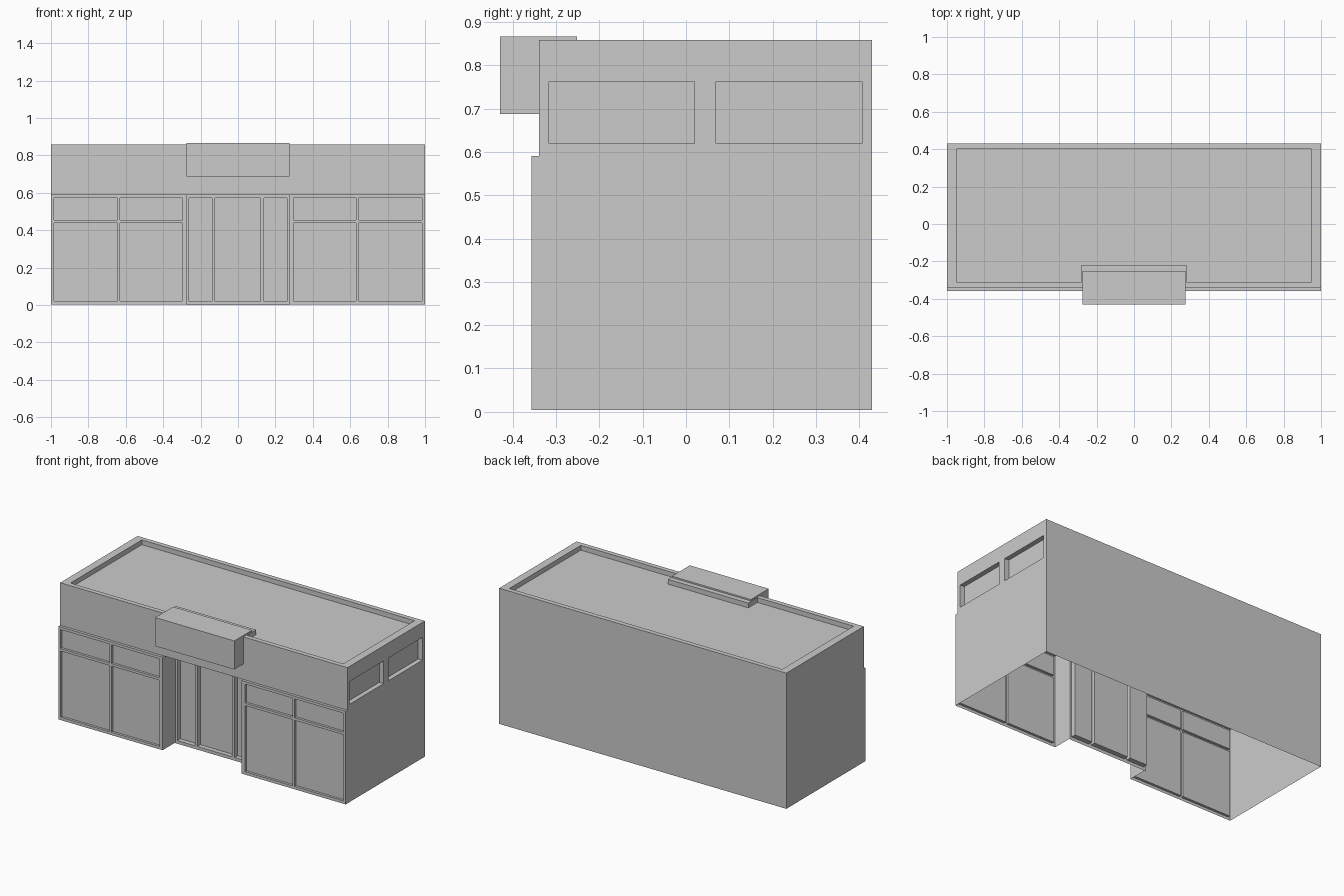
import bpy

if "Cube" in bpy.data.objects:
    bpy.data.objects.remove(bpy.data.objects["Cube"])

FRONT, WALL_Y, BACK, DOOR_Y = -0.357, -0.34, 0.43, -0.23
BASE, LEDGE, TOP, ROOF = 0.004, 0.59, 0.858, 0.828


def make(name, polys):
    """Object from a list of polygons, shared corners welded."""
    index, faces = {}, []
    for p in polys:
        faces.append([index.setdefault(tuple(round(c, 5) for c in v), len(index)) for v in p])
    me = bpy.data.meshes.new(name)
    me.from_pydata(list(index), [], faces)
    ob = bpy.data.objects.new(name, me)
    bpy.context.collection.objects.link(ob)
    return ob


def framed(at, us, vs, depth):
    """Wall grid: every odd/odd cell is a pane sunk by depth; at(u, v, d) -> point."""
    out = []
    for i in range(len(us) - 1):
        for j in range(len(vs) - 1):
            c = [(us[i], vs[j]), (us[i + 1], vs[j]), (us[i + 1], vs[j + 1]), (us[i], vs[j + 1])]
            pane = i % 2 and j % 2
            out.append([at(u, v, depth if pane else 0) for u, v in c])
            if pane:
                for k in range(4):
                    a, b = c[k], c[(k + 1) % 4]
                    out.append([at(*a, 0), at(*b, 0), at(*b, depth), at(*a, depth)])
    return out


def rect(x0, x1, y0, y1, z):
    return [(x0, y0, z), (x1, y0, z), (x1, y1, z), (x0, y1, z)]


def upright(x0, y0, x1, y1, z0, z1):
    return [(x0, y0, z0), (x1, y1, z0), (x1, y1, z1), (x0, y0, z1)]


# glazed bays left and right of the entrance, each with its top ledge
bay = [0.275, 0.297, 0.63, 0.645, 0.985, 1.0]
bay_z = [BASE, 0.022, 0.438, 0.454, 0.573, LEDGE]
for side, us in (("right", bay), ("left", [-u for u in reversed(bay)])):
    polys = framed(lambda u, v, d: (u, FRONT + d, v), us, bay_z, 0.015)
    polys.append(rect(us[0], us[-1], FRONT, WALL_Y, LEDGE))
    make("window_bay_" + side, polys)

# recessed entrance with doors, side returns and soffit
doors = framed(lambda u, v, d: (u, DOOR_Y + d, v),
               [-0.275, -0.262, -0.14, -0.122, 0.12, 0.138, 0.262, 0.275],
               [0, 0.02, 0.573, LEDGE], 0.03)
doors += [upright(-0.275, FRONT, -0.275, DOOR_Y, BASE, LEDGE),
          upright(0.275, DOOR_Y, 0.275, FRONT, BASE, LEDGE),
          list(reversed(rect(-0.275, 0.275, WALL_Y, DOOR_Y, LEDGE)))]
make("entrance", doors)

# right wall with two high windows
right = framed(lambda u, v, d: (1 - d, u, v),
               [WALL_Y, -0.317, 0.02, 0.069, 0.406, BACK], [LEDGE, 0.62, 0.763, TOP], 0.03)
right.append(upright(1, FRONT, 1, BACK, BASE, LEDGE))
make("right_wall", right)

# plain left, back and upper front walls
make("plain_walls", [
    upright(-1, BACK, -1, FRONT, BASE, LEDGE),
    upright(-1, BACK, -1, WALL_Y, LEDGE, TOP),
    upright(1, BACK, -1, BACK, BASE, TOP),
    upright(-1, WALL_Y, 1, WALL_Y, LEDGE, TOP)])

# parapet rim, its inner faces and the sunken roof
inner = [(-0.95, -0.31), (-0.28, -0.31), (-0.28, -0.22), (0.28, -0.22),
         (0.28, -0.31), (0.95, -0.31), (0.95, 0.40), (-0.95, 0.40)]
roof = [rect(-1, -0.95, WALL_Y, BACK, TOP), rect(0.95, 1, WALL_Y, BACK, TOP),
        rect(-0.95, 0.95, 0.40, BACK, TOP), rect(-0.95, -0.28, WALL_Y, -0.31, TOP),
        rect(-0.28, 0.28, WALL_Y, -0.22, TOP), rect(0.28, 0.95, WALL_Y, -0.31, TOP)]
for a, b in zip(inner, inner[1:] + inner[:1]):
    roof.append(upright(*b, *a, ROOF, TOP))
roof.append([(x, y, ROOF) for x, y in inner])
make("roof_and_parapet", roof)

# blank sign box over the entrance
bpy.ops.mesh.primitive_cube_add(size=1, location=(0, -0.341, 0.777))
sign = bpy.context.object
sign.name = "sign_box"
sign.scale = (0.55, 0.178, 0.18)
